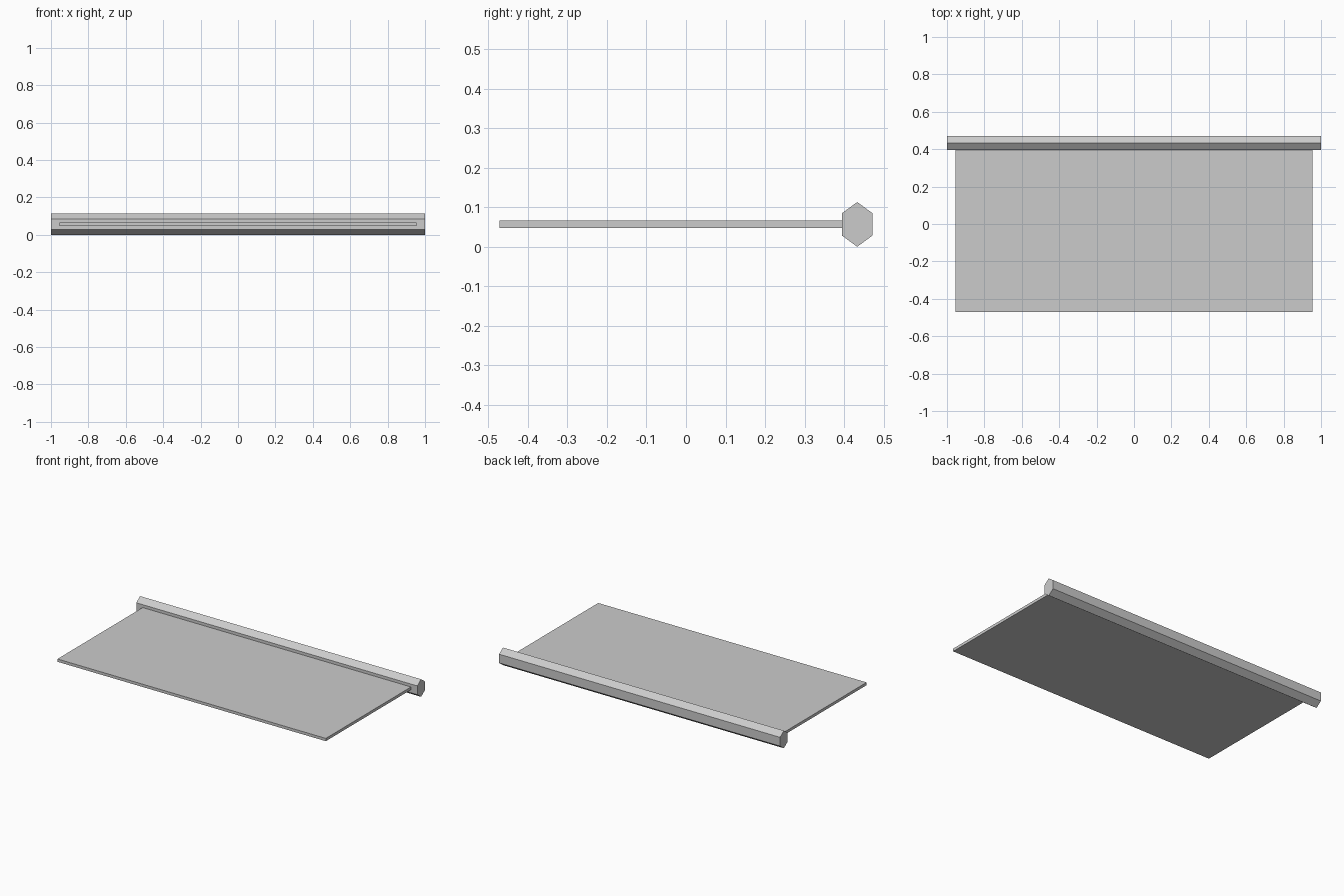
import bpy, bmesh

if "Cube" in bpy.data.objects:
    bpy.data.objects.remove(bpy.data.objects["Cube"])


def extrude_x(name, profile, half_length):
    """Solid made by extruding a (y, z) profile along x, centred on x = 0."""
    bm = bmesh.new()
    face = bm.faces.new([bm.verts.new((-half_length, y, z)) for y, z in profile])
    ext = bmesh.ops.extrude_face_region(bm, geom=[face], use_keep_orig=True)
    verts = [g for g in ext["geom"] if isinstance(g, bmesh.types.BMVert)]
    bmesh.ops.translate(bm, verts=verts, vec=(2 * half_length, 0, 0))
    bmesh.ops.recalc_face_normals(bm, faces=bm.faces)
    mesh = bpy.data.meshes.new(name)
    bm.to_mesh(mesh)
    bm.free()
    obj = bpy.data.objects.new(name, mesh)
    bpy.context.collection.objects.link(obj)
    return obj


# Hexagonal roller along the back edge
yc, zc, w, h = 0.433, 0.0565, 0.0385, 0.0565
extrude_x("roller", [(yc, zc - h), (yc + w, zc - h / 2), (yc + w, zc + h / 2),
                     (yc, zc + h), (yc - w, zc + h / 2), (yc - w, zc - h / 2)], 1.0)

# Thin flat sheet, its back edge tucked into the roller
extrude_x("sheet", [(-0.4715, 0.048), (0.4, 0.048), (0.4, 0.066), (-0.4715, 0.066)], 0.955)
